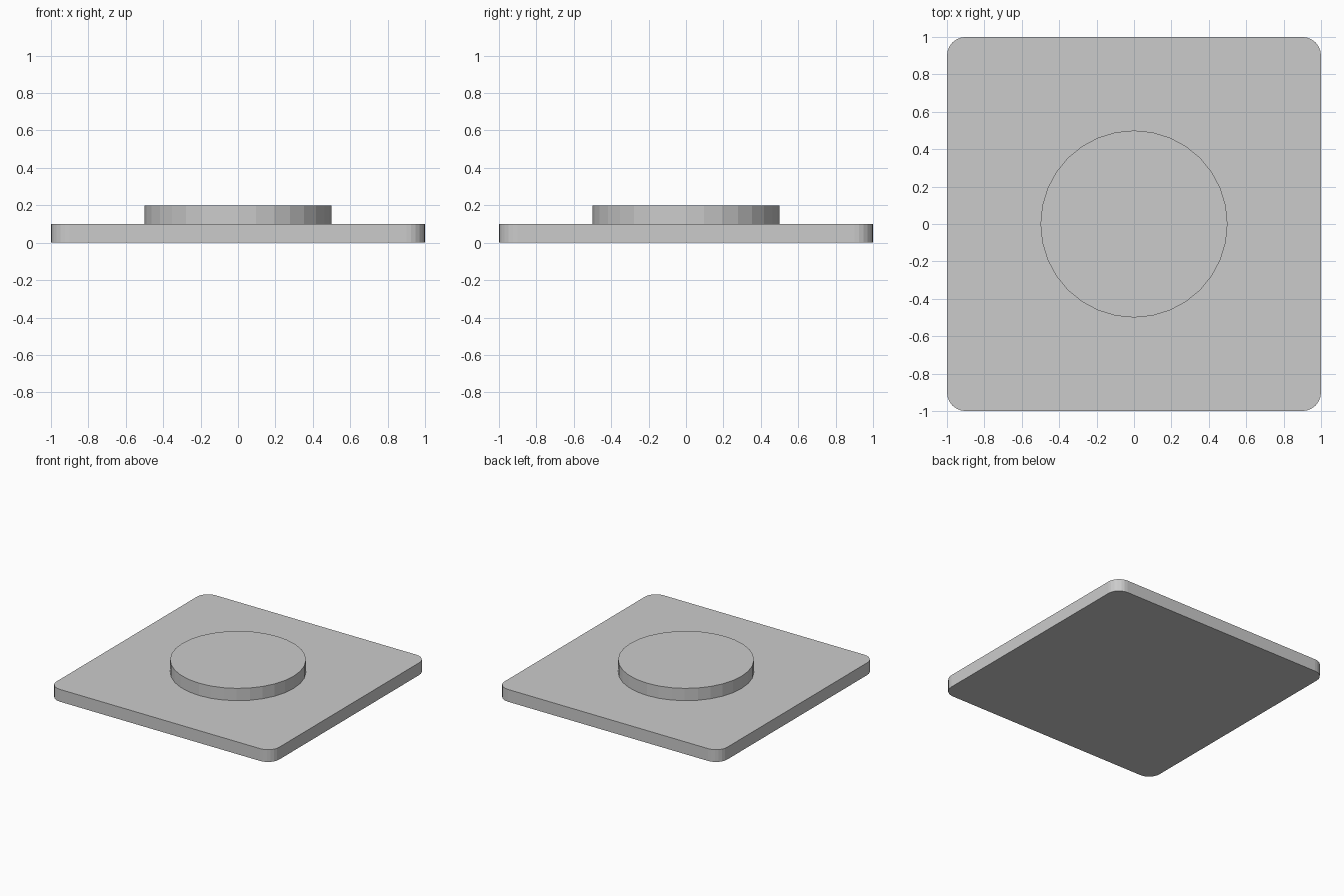
import bpy, bmesh
from math import pi, cos, sin

if "Cube" in bpy.data.objects:
    bpy.data.objects.remove(bpy.data.objects["Cube"])


def prism(name, outline, z0, z1):
    """Extrude a closed 2D outline from z0 up to z1."""
    bm = bmesh.new()
    base = bm.faces.new([bm.verts.new((x, y, z0)) for x, y in outline])
    top = bmesh.ops.extrude_face_region(bm, geom=[base], use_keep_orig=True)
    verts = [g for g in top["geom"] if isinstance(g, bmesh.types.BMVert)]
    bmesh.ops.translate(bm, verts=verts, vec=(0, 0, z1 - z0))
    bmesh.ops.recalc_face_normals(bm, faces=bm.faces)
    mesh = bpy.data.meshes.new(name)
    bm.to_mesh(mesh)
    bm.free()
    obj = bpy.data.objects.new(name, mesh)
    bpy.context.collection.objects.link(obj)
    return obj


def rounded_square(half, radius, steps):
    c = half - radius
    points = []
    for i, (sx, sy) in enumerate([(1, 1), (-1, 1), (-1, -1), (1, -1)]):
        for k in range(steps + 1):
            a = (i + k / steps) * pi / 2
            points.append((sx * c + radius * cos(a), sy * c + radius * sin(a)))
    return points


# Square base plate with rounded corners
prism("base_plate", rounded_square(1.0, 0.1, 6), 0.0, 0.1)

# Raised round disc in the middle
circle = [(0.5 * cos(i * pi / 16), 0.5 * sin(i * pi / 16)) for i in range(32)]
prism("raised_disc", circle, 0.1, 0.2)
